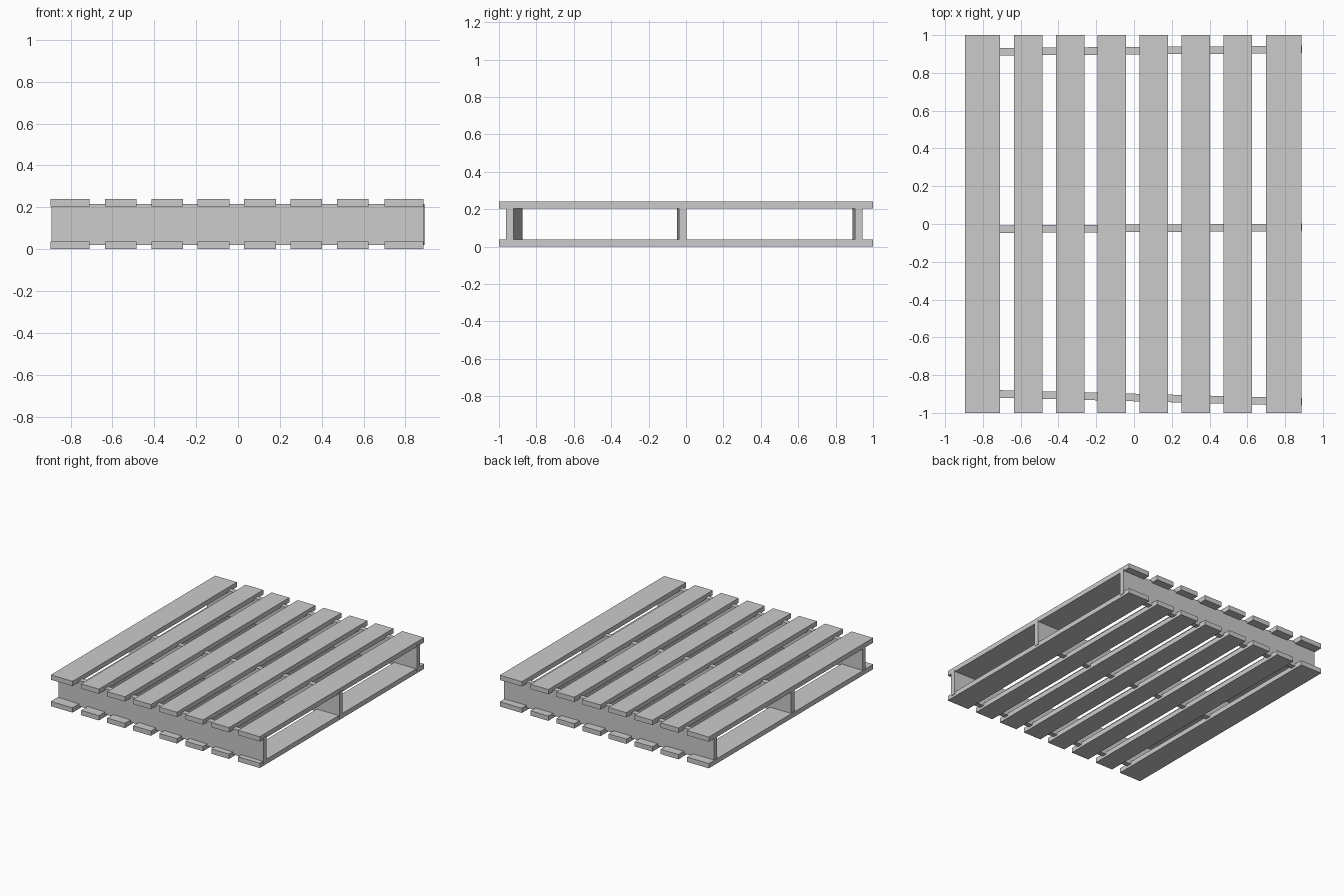
import bpy
from math import atan2, hypot

if "Cube" in bpy.data.objects:
    bpy.data.objects.remove(bpy.data.objects["Cube"])


def box(name, center, size, angle=0.0):
    bpy.ops.mesh.primitive_cube_add(size=1, location=center, rotation=(0, 0, angle))
    ob = bpy.context.object
    ob.name = name
    ob.scale = size
    bpy.ops.object.transform_apply(location=False, rotation=False, scale=True)
    return ob


HEIGHT, PLANK_T = 0.241, 0.037

# Deck planks: wide outer boards, narrower inner boards (x start, x end)
planks = [(-0.895, -0.709)]
planks += [(-0.636 + 0.2218 * i, -0.485 + 0.2218 * i) for i in range(6)]
planks += [(0.699, 0.886)]

for layer, z in (("bottom", PLANK_T / 2), ("top", HEIGHT - PLANK_T / 2)):
    for i, (x0, x1) in enumerate(planks):
        box(f"{layer}_plank_{i + 1}", ((x0 + x1) / 2, 0, z), (x1 - x0, 2, PLANK_T))

# Stringers between the decks, each slightly askew (y at left end, y at right end)
stringers = {
    "front_stringer": (-0.895, -0.942),
    "middle_stringer": (-0.028, -0.018),
    "back_stringer": (0.911, 0.924),
}
for name, (ya, yb) in stringers.items():
    box(name, (0, (ya + yb) / 2, 0.118), (hypot(1.78, yb - ya), 0.04, 0.198),
        atan2(yb - ya, 1.78))
